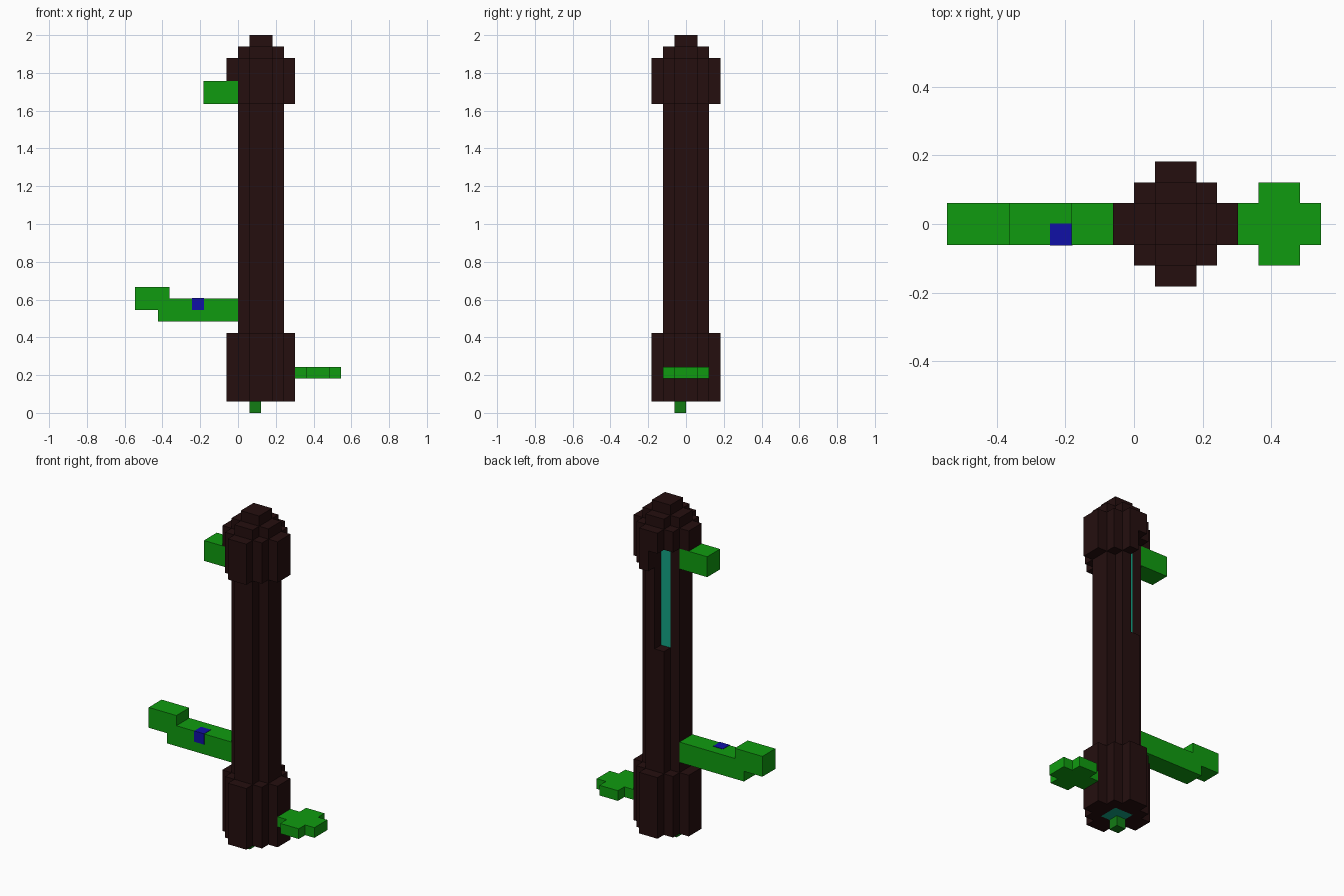
import bpy, bmesh, math
from mathutils import Vector

if "Cube" in bpy.data.objects:
    bpy.data.objects.remove(bpy.data.objects["Cube"], do_unlink=True)

U = 2 / 33      # edge of one block
AXIS = 2        # trunk axis, in blocks along x


def material(name, rgb):
    m = bpy.data.materials.new(name)
    m.use_nodes = True
    col = (*rgb, 1)
    m.diffuse_color = col
    m.node_tree.nodes["Principled BSDF"].inputs["Base Color"].default_value = col
    return m


BARK = material("dark brown", (0.018, 0.0045, 0.0045))
GREEN = material("green", (0.005, 0.33, 0.005))
DARK_GREEN = material("dark green", (0.006, 0.2, 0.007))
TEAL = material("teal", (0.006, 0.37, 0.23))
BLUE = material("blue", (0.005, 0.005, 0.38))


def finish(name, bm, mat):
    bmesh.ops.remove_doubles(bm, verts=bm.verts, dist=1e-5)
    bmesh.ops.dissolve_limit(bm, angle_limit=math.radians(1),
                             verts=bm.verts, edges=bm.edges)
    me = bpy.data.meshes.new(name)
    bm.to_mesh(me)
    bm.free()
    me.materials.append(mat)
    ob = bpy.data.objects.new(name, me)
    bpy.context.collection.objects.link(ob)
    return ob


def blocks(name, z0, z1, inside, mat):
    """Outer skin of all unit cells, around the trunk axis, that pass a rule."""
    cells = {(i, j, k) for i in range(-3, 3) for j in range(-3, 3)
             for k in range(z0, z1) if inside(i, j, k)}
    bm = bmesh.new()
    for c in sorted(cells):
        for axis in range(3):
            for side in (0, 1):
                n = list(c)
                n[axis] += 2 * side - 1
                if tuple(n) in cells:
                    continue
                a, b = (axis + 1) % 3, (axis + 2) % 3
                quad = []
                for s, t in ((0, 0), (1, 0), (1, 1), (0, 1)):
                    p = Vector(c)
                    p[axis] += side
                    p[a] += s
                    p[b] += t
                    p.x += AXIS
                    quad.append(bm.verts.new(p * U))
                bm.faces.new(quad if side else quad[::-1])
    return finish(name, bm, mat)


def boxes(name, spans, mat, grow=0.0):
    """Boxes given as (x0, x1, y0, y1, z0, z1) in blocks."""
    bm = bmesh.new()
    for x0, x1, y0, y1, z0, z1 in spans:
        new = bmesh.ops.create_cube(bm, size=1)["verts"]
        size = Vector((x1 - x0, y1 - y0, z1 - z0)) * U
        mid = Vector((x0 + x1, y0 + y1, z0 + z1)) * U / 2
        for v in new:
            v.co = Vector([v.co[n] * (size[n] + 2 * grow) for n in range(3)]) + mid
    me = bpy.data.meshes.new(name)
    bm.to_mesh(me)
    bm.free()
    me.materials.append(mat)
    ob = bpy.data.objects.new(name, me)
    bpy.context.collection.objects.link(ob)
    return ob


def ring(i, j):
    """Stepped round section: 0 is the core, 1 the trunk, 2 the thick ends."""
    return max(i, -1 - i) + max(j, -1 - j)


def slot(i, j, k):
    """Upright slot in the back, opening out under the cap."""
    return ((i == -1 and j >= 1 and 19 <= k < 29)
            or (i == -2 and j == 1 and 27 <= k < 29))


def cap_rule(i, j, k):
    if k < 29 and (ring(i, j) == 0 or i == -3 or slot(i, j, k)):
        return False
    return ring(i, j) <= (2 if k < 31 else 32 - k)


# Trunk with thick base, stepped cap and inner core
blocks("base", 1, 7, lambda i, j, k: 1 <= ring(i, j) <= 2, BARK)
blocks("trunk", 7, 27, lambda i, j, k: ring(i, j) == 1 and not slot(i, j, k), BARK)
blocks("cap", 27, 33, cap_rule, BARK)
blocks("core", 1, 29, lambda i, j, k: ring(i, j) == 0, TEAL)

# Green side growths
boxes("upper_stub", [(-3, 0, -1, 1, 27, 29)], GREEN)


def profile_bar(name, outline, to_point, depth, mat):
    """Extrude a flat outline; to_point maps (a, b) to a 3D point."""
    bm = bmesh.new()
    face = bm.faces.new([bm.verts.new(Vector(to_point(a, b)) * U) for a, b in outline])
    ext = bmesh.ops.extrude_face_region(bm, geom=[face])["geom"]
    bmesh.ops.translate(bm, vec=Vector(depth) * U,
                        verts=[g for g in ext if isinstance(g, bmesh.types.BMVert)])
    bmesh.ops.recalc_face_normals(bm, faces=bm.faces)
    return finish(name, bm, mat)


# Branch with raised tip
profile_bar("branch",
            [(0, 8), (0, 10), (-6, 10), (-6, 11), (-9, 11), (-9, 9), (-7, 9), (-7, 8)],
            lambda a, b: (a, -1, b), (0, 2, 0), GREEN)

# Cross-shaped leaf
half = [(5, 1), (6, 1), (6, 2), (8, 2), (8, 1), (9, 1)]
profile_bar("leaf", half + [(x, -y) for x, y in reversed(half)],
            lambda a, b: (a, b, 3), (0, 0, 1), GREEN)

# Small foot and blue bud
boxes("foot", [(1, 2, -1, 0, 0, 1)], DARK_GREEN)
boxes("bud", [(-4, -3, -1, 0, 9, 10)], BLUE, grow=0.002)
